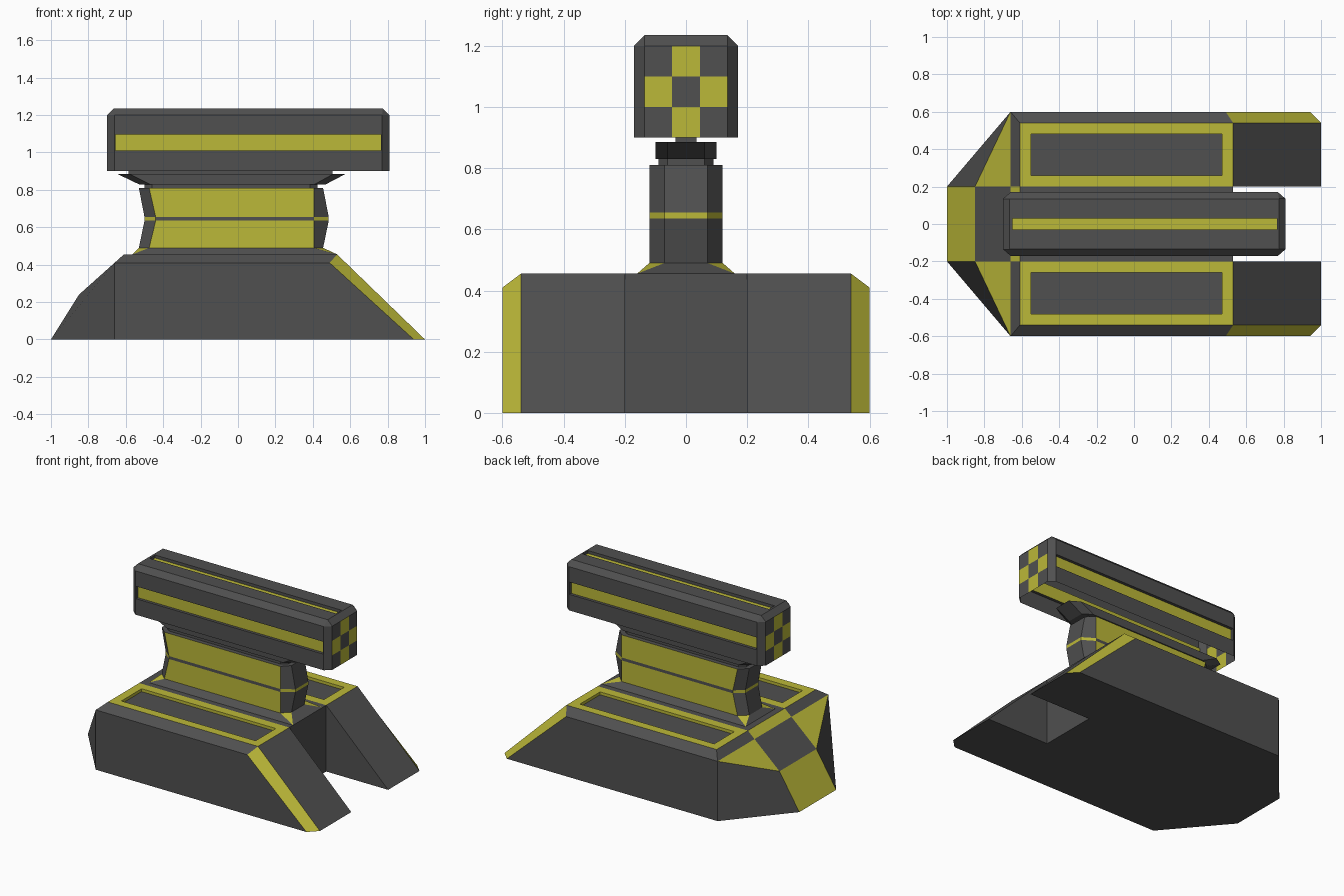
import bpy
import bmesh
from mathutils import Vector

if "Cube" in bpy.data.objects:
    bpy.data.objects.remove(bpy.data.objects["Cube"])

GREY, YELLOW = 0, 1
MATS = []
for mat_name, col in (("grey", (0.08, 0.08, 0.08, 1)), ("yellow", (0.5, 0.48, 0.04, 1))):
    m = bpy.data.materials.new(mat_name)
    m.diffuse_color = col
    m.use_nodes = True
    m.node_tree.nodes["Principled BSDF"].inputs["Base Color"].default_value = m.diffuse_color
    MATS.append(m)


class Part:
    """Flat-faced mesh that welds matching corners as faces are added."""

    def __init__(self, name):
        self.name, self.bm, self.known = name, bmesh.new(), {}

    def face(self, points, colour=GREY):
        verts = []
        for p in points:
            key = tuple(round(c, 4) + 0.0 for c in p)
            if key not in self.known:
                self.known[key] = self.bm.verts.new(key)
            if self.known[key] not in verts:
                verts.append(self.known[key])
        if len(verts) > 2:
            self.bm.faces.new(verts).material_index = colour

    def panel(self, outer, inner, sink, frame, middle):
        """Frame around a sunken panel."""
        deep = [Vector(p) + Vector(sink) for p in inner]
        for i in range(4):
            j = (i + 1) % 4
            self.face([outer[i], outer[j], inner[j], inner[i]], frame)
            self.face([inner[i], inner[j], deep[j], deep[i]], frame)
        self.face(deep, middle)

    def loft(self, rings, colour=lambda level, side: GREY, bottom=True, top=True):
        """Skin between rings; a colour of None leaves the side open."""
        for lv, (a, b) in enumerate(zip(rings, rings[1:])):
            for i in range(8):
                c = colour(lv, i)
                if c is not None:
                    j = (i + 1) % 8
                    self.face([a[i], a[j], b[j], b[i]], c)
        if bottom:
            self.face(rings[0][::-1])
        if top:
            self.face(rings[-1])

    def finish(self, recalc=True):
        if recalc:
            bmesh.ops.recalc_face_normals(self.bm, faces=self.bm.faces[:])
        mesh = bpy.data.meshes.new(self.name)
        self.bm.to_mesh(mesh)
        self.bm.free()
        for mat in MATS:
            mesh.materials.append(mat)
        bpy.context.collection.objects.link(bpy.data.objects.new(self.name, mesh))


def octagon(z, x0, xa, xb, x1, y, cy):
    """Rectangle with cut corners; sides 0 front, 2 right, 4 back, 6 left."""
    return [(xa, -y, z), (xb, -y, z), (x1, -cy, z), (x1, cy, z),
            (xb, y, z), (xa, y, z), (x0, cy, z), (x0, -cy, z)]


def rect(x0, x1, y0, y1, z):
    return [(x0, y0, z), (x1, y0, z), (x1, y1, z), (x0, y1, z)]


# Base: wedge with a faceted nose and a forked tail
base = Part("base")
A, B, C, D = (-1, .2, 0), (-.85, .2, .24), (-.66, .2, .41), (-.61, .2, .455)
E, F, G = (-.66, .6, 0), (-.66, .6, .41), (-.61, .54, .455)
H, I, J = (.53, .2, .455), (.53, .54, .455), (.49, .6, .41)
K, L, M, N = (.94, .6, 0), (1, .54, 0), (1, .2, 0), (.53, .2, 0)


def flip(points, s):
    return [(x, s * y, z) for x, y, z in points]


for s in (1, -1):
    for pts, col in (((A, B, F, E), GREY), ((B, C, F), YELLOW), ((C, D, G, F), GREY),
                     ((F, G, I, J), GREY), ((E, F, J, K), GREY), ((J, I, L, K), YELLOW),
                     ((H, M, L, I), GREY), ((H, N, M), GREY), ((A, E, K, L, M, N), GREY)):
        base.face(flip(pts, s), col)
    base.panel(flip((D, H, I, G), s), flip(rect(-.55, .47, .26, .48, .455), s),
               (0, 0, -.02), YELLOW, GREY)
spine = [A, B, C, D, H, N]
for i, col in enumerate((YELLOW, GREY, YELLOW, GREY, GREY, GREY)):
    p, q = spine[i], spine[(i + 1) % 6]
    base.face([p, q] + flip((q, p), -1), col)
base.finish()

# Neck: flared foot and a bent column with a thin middle band
neck = Part("neck")


def neck_colour(level, side):
    main = side in (0, 4)
    return YELLOW if (side % 2 == 1, main, not main, main)[level] else GREY


neck.loft([octagon(.455, -.565, -.565, .53, .53, .16, .16),
           octagon(.49, -.53, -.475, .405, .455, .12, .07),
           octagon(.635, -.5, -.44, .405, .485, .12, .07),
           octagon(.655, -.5, -.44, .405, .485, .12, .07),
           octagon(.81, -.53, -.475, .405, .455, .12, .07)], neck_colour)
neck.finish()

# Collar, flared bracket and stem below the head
for name, rings in (
        ("collar", [octagon(z, -.5, -.46, .385, .425, .09, .06) for z in (.81, .83)]),
        ("bracket", [octagon(.83, -.53, -.47, .41, .47, .1, .06),
                     octagon(.885, -.645, -.58, .51, .575, .1, .06)]),
        ("stem", [octagon(z, -.585, -.585, .505, .505, .035, .035) for z in (.885, .905)])):
    part = Part(name)
    part.loft(rings)
    part.finish()

# Head: long open-bottomed housing with sunken strips
head = Part("head")
head.loft([octagon(.9, -.7, -.66, .77, .81, .17, .135),
           octagon(1.2, -.7, -.66, .77, .81, .17, .135),
           octagon(1.235, -.665, -.665, .775, .775, .135, .135)],
          lambda lv, i: None if lv == 0 and i % 2 == 0 else GREY, False, False)
head.panel(rect(-.665, .775, -.135, .135, 1.235), rect(-.65, .765, -.03, .03, 1.235),
           (0, 0, -.02), GREY, YELLOW)
for s in (1, -1):
    outer = [(x, s * .17, z) for x, z, _ in rect(-.66, .77, .9, 1.2, 0)]
    inner = [(x, s * .17, z) for x, z, _ in rect(-.655, .765, 1.01, 1.095, 0)]
    head.panel(outer, inner, (0, -s * .02, 0), GREY, YELLOW)
head.finish()

# Chequered plates closing both ends of the head
ends = Part("head_end_plates")
for x, step in ((.81, 1), (-.7, -1)):
    for i in range(3):
        for j in range(3):
            y, z = -.135 + .09 * i, .9 + .1 * j
            cell = [(x, y, z), (x, y + .09, z), (x, y + .09, z + .1), (x, y, z + .1)]
            ends.face(cell[::step], YELLOW if (i + j) % 2 else GREY)
ends.finish(recalc=False)
